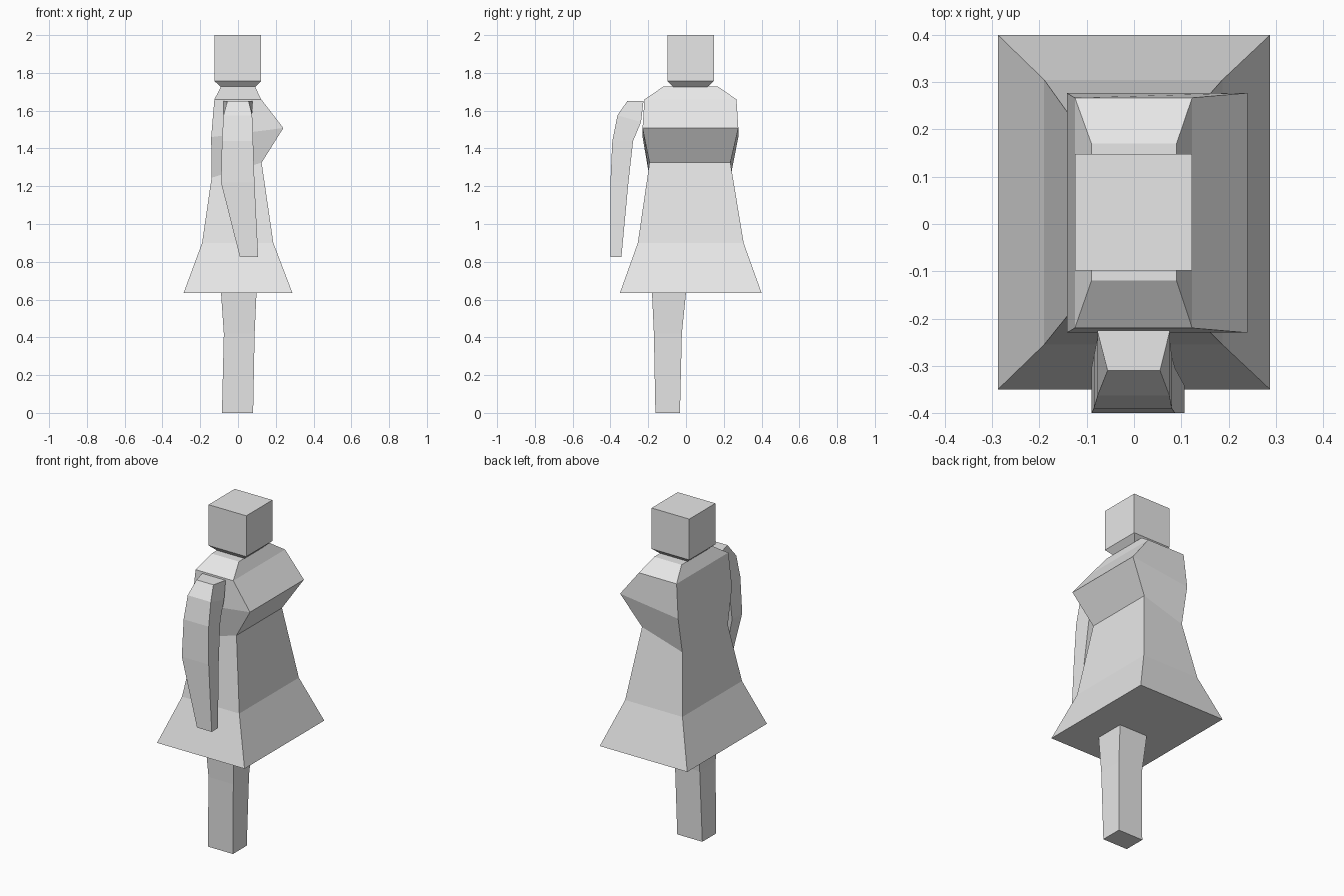
import bpy, bmesh

if "Cube" in bpy.data.objects:
    bpy.data.objects.remove(bpy.data.objects["Cube"])

grey = bpy.data.materials.new("plain grey")
grey.diffuse_color = (0.8, 0.8, 0.8, 1)
grey.use_nodes = True
grey.node_tree.nodes["Principled BSDF"].inputs["Base Color"].default_value = grey.diffuse_color


def loft(name, rings):
    """Join four-sided rings, listed bottom to top, into a closed flat-faced part."""
    bm = bmesh.new()
    loops = [[bm.verts.new(p) for p in ring] for ring in rings]
    for a, b in zip(loops, loops[1:]):
        for i in range(4):
            j = (i + 1) % 4
            bm.faces.new((a[i], a[j], b[j], b[i]))
    bm.faces.new(loops[0][::-1])
    bm.faces.new(loops[-1])
    bmesh.ops.recalc_face_normals(bm, faces=bm.faces)
    mesh = bpy.data.meshes.new(name)
    bm.to_mesh(mesh)
    bm.free()
    mesh.materials.append(grey)
    obj = bpy.data.objects.new(name, mesh)
    bpy.context.collection.objects.link(obj)
    return obj


def rect(x0, x1, y0, y1, z_left, z_right=None):
    """Rectangular ring, optionally tilted from left to right."""
    zr = z_left if z_right is None else z_right
    return [(x0, y0, z_left), (x1, y0, zr), (x1, y1, zr), (x0, y1, z_left)]


def limb(x0, x1, front, back, front_x=None):
    """Ring with separate (y, z) for its front and back edges."""
    f0, f1 = front_x or (x0, x1)
    return [(f0, *front), (f1, *front), (x1, *back), (x0, *back)]


# Flared dress with the bent elbow side and sloping shoulders
loft("dress", [
    rect(-0.288, 0.288, -0.35, 0.40, 0.635),
    rect(-0.19, 0.187, -0.255, 0.305, 0.90),
    rect(-0.14, 0.125, -0.193, 0.235, 1.245, 1.325),
    rect(-0.142, 0.24, -0.23, 0.277, 1.46, 1.508),
    rect(-0.125, 0.123, -0.22, 0.267, 1.66),
    rect(-0.09, 0.09, -0.12, 0.17, 1.727),
])

# Head with a tapered chin
loft("head", [
    rect(-0.09, 0.09, -0.068, 0.113, 1.725),
    rect(-0.125, 0.123, -0.098, 0.148, 1.757),
    rect(-0.125, 0.123, -0.098, 0.148, 2.0),
])

# Hanging front arm
loft("arm", [
    limb(0.01, 0.107, (-0.40, 0.825), (-0.342, 0.825)),
    limb(-0.09, 0.087, (-0.40, 1.22), (-0.305, 1.22)),
    limb(-0.085, 0.08, (-0.39, 1.44), (-0.28, 1.44)),
    limb(-0.077, 0.075, (-0.363, 1.575), (-0.238, 1.54)),
    limb(-0.078, 0.076, (-0.31, 1.652), (-0.225, 1.652), (-0.056, 0.055)),
])

# Single leg
loft("leg", [
    rect(-0.085, 0.08, -0.162, -0.032, 0.0),
    rect(-0.075, 0.088, -0.17, -0.022, 0.42),
    rect(-0.09, 0.098, -0.18, 0.0, 0.637),
])
